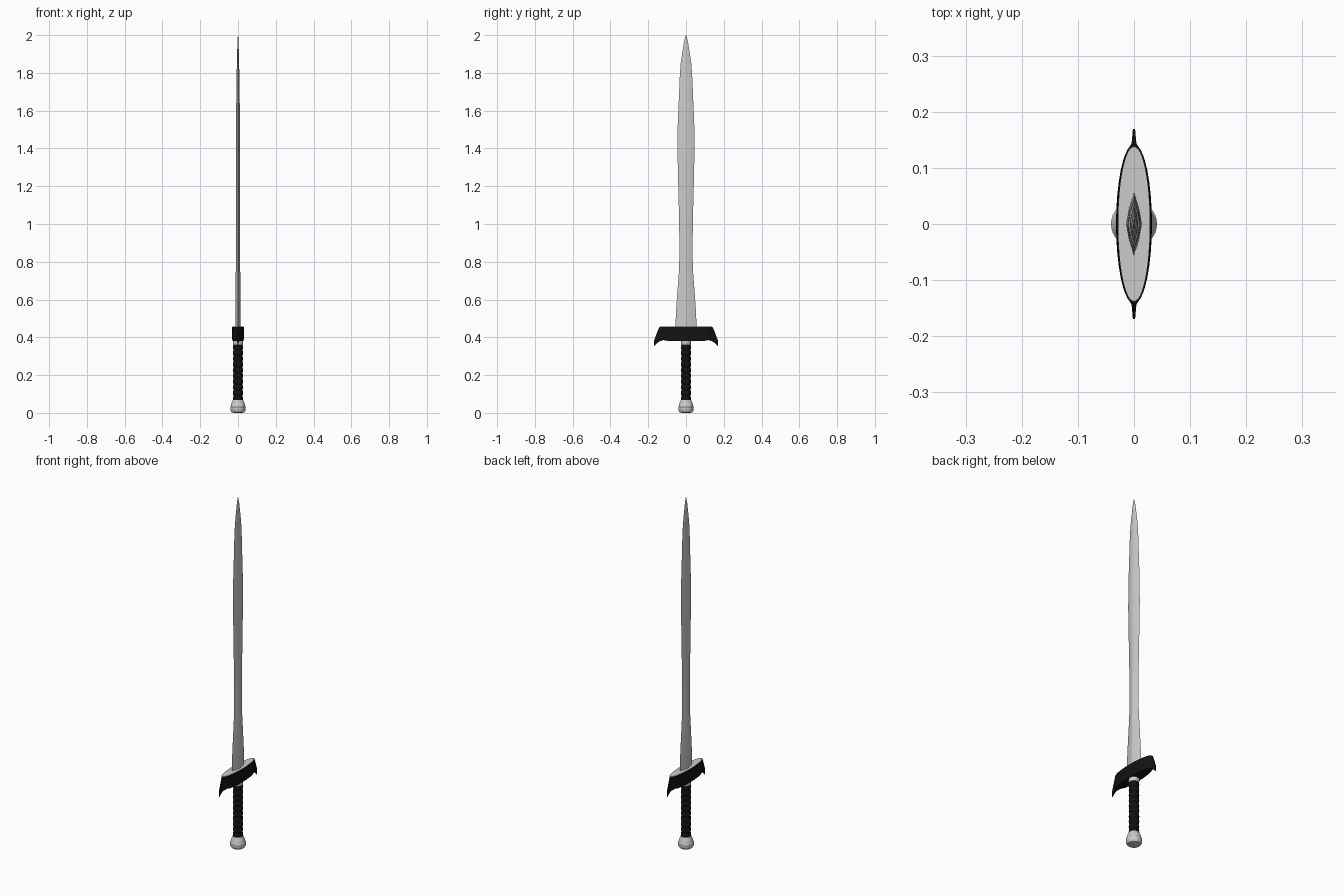
import bpy, bmesh, math

black = bpy.data.materials.new("black")
black.diffuse_color = (0.006, 0.006, 0.006, 1)


def loft(name, rings, mat=None, angle=30):
    """Join closed rings of points into a capped, smooth-by-angle object."""
    bm = bmesh.new()
    rows = [[bm.verts.new(p) for p in ring] for ring in rings]
    n = len(rows[0])
    for a, b in zip(rows, rows[1:]):
        for i in range(n):
            j = (i + 1) % n
            bm.faces.new((a[i], a[j], b[j], b[i]))
    bm.faces.new(rows[0][::-1])
    bm.faces.new(rows[-1])
    bmesh.ops.recalc_face_normals(bm, faces=bm.faces)
    me = bpy.data.meshes.new(name)
    bm.to_mesh(me)
    bm.free()
    ob = bpy.data.objects.new(name, me)
    bpy.context.collection.objects.link(ob)
    if mat:
        me.materials.append(mat)
    bpy.context.view_layer.objects.active = ob
    ob.select_set(True)
    bpy.ops.object.shade_smooth_by_angle(angle=math.radians(angle))
    ob.select_set(False)
    return ob


def ellipse(rx, ry, z, n=32):
    return [(rx * math.cos(2 * math.pi * i / n), ry * math.sin(2 * math.pi * i / n), z)
            for i in range(n)]


def lathe(name, profile, mat=None):
    return loft(name, [ellipse(r, r, z) for r, z in profile], mat)


# Leaf-shaped blade: height, half width, half thickness
stations = [(0.44, 0.057, 0.014), (0.55, 0.052, 0.014), (0.65, 0.045, 0.013),
            (0.74, 0.038, 0.012), (0.82, 0.035, 0.0105), (1.0, 0.036, 0.010),
            (1.2, 0.041, 0.0105), (1.38, 0.045, 0.011), (1.52, 0.044, 0.011),
            (1.66, 0.038, 0.009), (1.78, 0.033, 0.0075), (1.85, 0.028, 0.006),
            (1.91, 0.019, 0.0045), (1.96, 0.011, 0.003), (1.985, 0.005, 0.002),
            (2.0, 0.0008, 0.0005)]
section = [(0, 1), (0.65, 0.5), (1, 0), (0.65, -0.5),
           (0, -1), (-0.65, -0.5), (-1, 0), (-0.65, 0.5)]
loft("blade", [[(t * x, w * y, z) for x, y in section] for z, w, t in stations], angle=20)

# Guard: cross-sections along y, ending in thin drooping horns (y, half x, bottom z, top z)
half = [(y, 0.032 * math.sqrt(1 - (y / 0.1425) ** 2), 0.381, 0.455)
        for y in (0, 0.025, 0.05, 0.075, 0.095)]
half += [(0.11, 0.0203, 0.383, 0.455), (0.12, 0.0172, 0.385, 0.455),
         (0.132, 0.012, 0.381, 0.455), (0.142, 0.005, 0.377, 0.453),
         (0.15, 0.0035, 0.371, 0.434), (0.158, 0.003, 0.364, 0.413),
         (0.169, 0.002, 0.352, 0.383)]
full = [(-y, w, b, t) for y, w, b, t in half[:0:-1]] + half
loft("guard", [[(0.94 * w, y, b), (w, y, (b + t) / 2), (0.95 * w, y, t),
                (-0.95 * w, y, t), (-w, y, (b + t) / 2), (-0.94 * w, y, b)]
               for y, w, b, t in full], black)

# Pale plate set into the top of the guard
loft("guard_plate", [ellipse(0.028, 0.138, 0.445, 48), ellipse(0.028, 0.138, 0.457, 48)])

# Collar between guard and grip
lathe("collar", [(0.022, 0.355), (0.026, 0.362), (0.027, 0.372), (0.026, 0.39)])

# Ribbed grip
count, low, high = 10, 0.06, 0.362
step = (high - low) / count
grip = []
for i in range(count):
    z = low + i * step
    grip += [(0.0225, z), (0.0255, z + 0.2 * step), (0.0265, z + 0.5 * step),
             (0.0255, z + 0.8 * step)]
lathe("grip", grip + [(0.0225, high)], black)

# Flared pommel
lathe("pommel", [(0.022, 0), (0.033, 0.003), (0.039, 0.010), (0.041, 0.020), (0.041, 0.032),
                 (0.038, 0.036), (0.037, 0.042), (0.034, 0.052), (0.030, 0.060),
                 (0.027, 0.068), (0.022, 0.070)])
